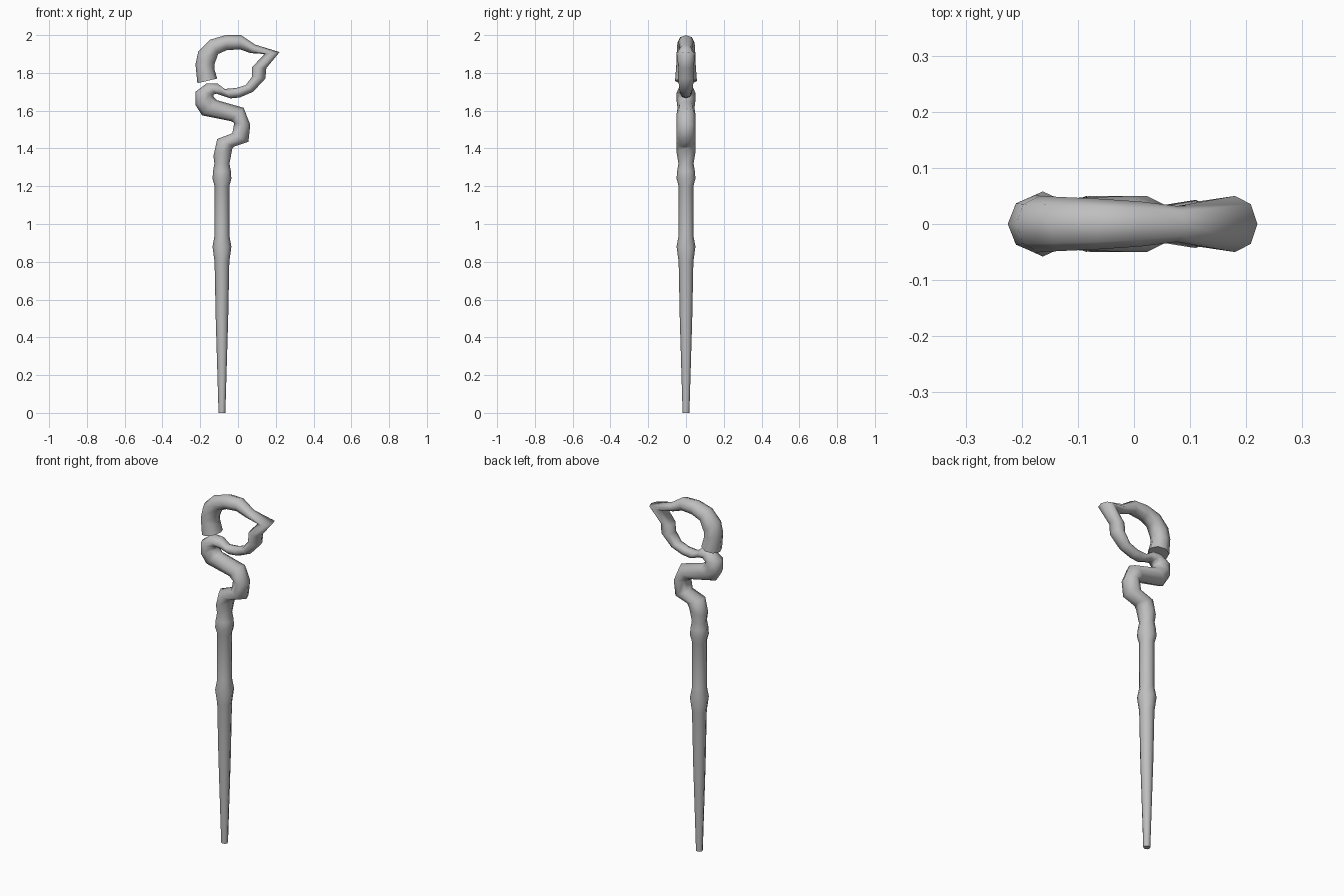
import bpy
import bmesh
import math
from mathutils import Vector

default_cube = bpy.data.objects.get("Cube")
if default_cube:
    bpy.data.objects.remove(default_cube)

SIDES = 8
SHAFT_X = -0.085


def make_material(name, colour):
    material = bpy.data.materials.new(name)
    material.use_nodes = True
    material.diffuse_color = colour
    shader = material.node_tree.nodes["Principled BSDF"]
    shader.inputs["Base Color"].default_value = colour
    return material


def add_ring(bm, station):
    """Octagonal section spanning an inner and an outer point, with a depth in y."""
    inner_x, inner_z, outer_x, outer_z, depth = station
    inner = Vector((inner_x, 0, inner_z))
    outer = Vector((outer_x, 0, outer_z))
    centre = (inner + outer) / 2
    half_span = (outer - inner) / 2
    ring = []
    for side in range(SIDES):
        angle = math.tau * side / SIDES
        sideways = Vector((0, depth * math.sin(angle), 0))
        ring.append(bm.verts.new(centre + half_span * math.cos(angle) + sideways))
    return ring


def build_sweep(name, stations, material):
    """Bridge the sections into one smooth tube with flat end caps."""
    bm = bmesh.new()
    rings = [add_ring(bm, station) for station in stations]
    for lower, upper in zip(rings, rings[1:]):
        for side in range(SIDES):
            following = (side + 1) % SIDES
            bm.faces.new((lower[side], lower[following],
                          upper[following], upper[side]))
    caps = [bm.faces.new(rings[0]), bm.faces.new(rings[-1])]
    bmesh.ops.recalc_face_normals(bm, faces=bm.faces)
    for face in bm.faces:
        face.smooth = True
    for cap in caps:
        cap.smooth = False
        for edge in cap.edges:
            edge.smooth = False
    mesh = bpy.data.meshes.new(name)
    bm.to_mesh(mesh)
    bm.free()
    mesh.materials.append(material)
    staff = bpy.data.objects.new(name, mesh)
    bpy.context.collection.objects.link(staff)
    return staff


# Straight tapered shaft with two swollen knots: height, radius
shaft_profile = [
    (0, .018), (.5, .033), (.8, .039), (.88, .05), (.94, .039),
    (1.2, .039), (1.24, .05), (1.28, .047), (1.32, .04),
]
shaft = [(SHAFT_X - r, z, SHAFT_X + r, z, r) for z, r in shaft_profile]

# Kinked neck: left x, z, right x, z, depth
neck = [
    (-.13, 1.36, -.03, 1.4, .05),
    (-.11, 1.45, -.02, 1.41, .05),
    (-.03, 1.48, .055, 1.435, .05),
    (-.02, 1.535, .065, 1.525, .05),
    (-.04, 1.545, .03, 1.615, .05),
    (-.19, 1.575, -.11, 1.655, .045),
    (-.225, 1.63, -.13, 1.675, .05),
    (-.225, 1.7, -.13, 1.685, .05),
    (-.165, 1.745, -.115, 1.69, .04),
]

# Lower arm of the loop, rising to the pointed beak
lower_arm = [
    (-.11, 1.745, -.085, 1.68, .035),
    (-.07, 1.715, -.04, 1.665, .03),
    (-.01, 1.72, .01, 1.67, .03),
    (.04, 1.735, .08, 1.7, .035),
    (.075, 1.78, .145, 1.77, .043),
    (.075, 1.83, .15, 1.825, .04),
    (.14, 1.9, .22, 1.91, .05),
]

# Crown curling back from the beak to its blunt open end
crown = [
    (.065, 1.905, .09, 1.95, .032),
    (.01, 1.925, .015, 2, .04),
    (-.06, 1.92, -.065, 2, .045),
    (-.105, 1.9, -.15, 1.975, .048),
    (-.125, 1.845, -.21, 1.915, .05),
    (-.125, 1.82, -.225, 1.845, .052),
    (-.11, 1.77, -.215, 1.745, .058),
]

grey = make_material("plain grey", (.52, .52, .52, 1))
build_sweep("carved_staff", shaft + neck + lower_arm + crown, grey)
